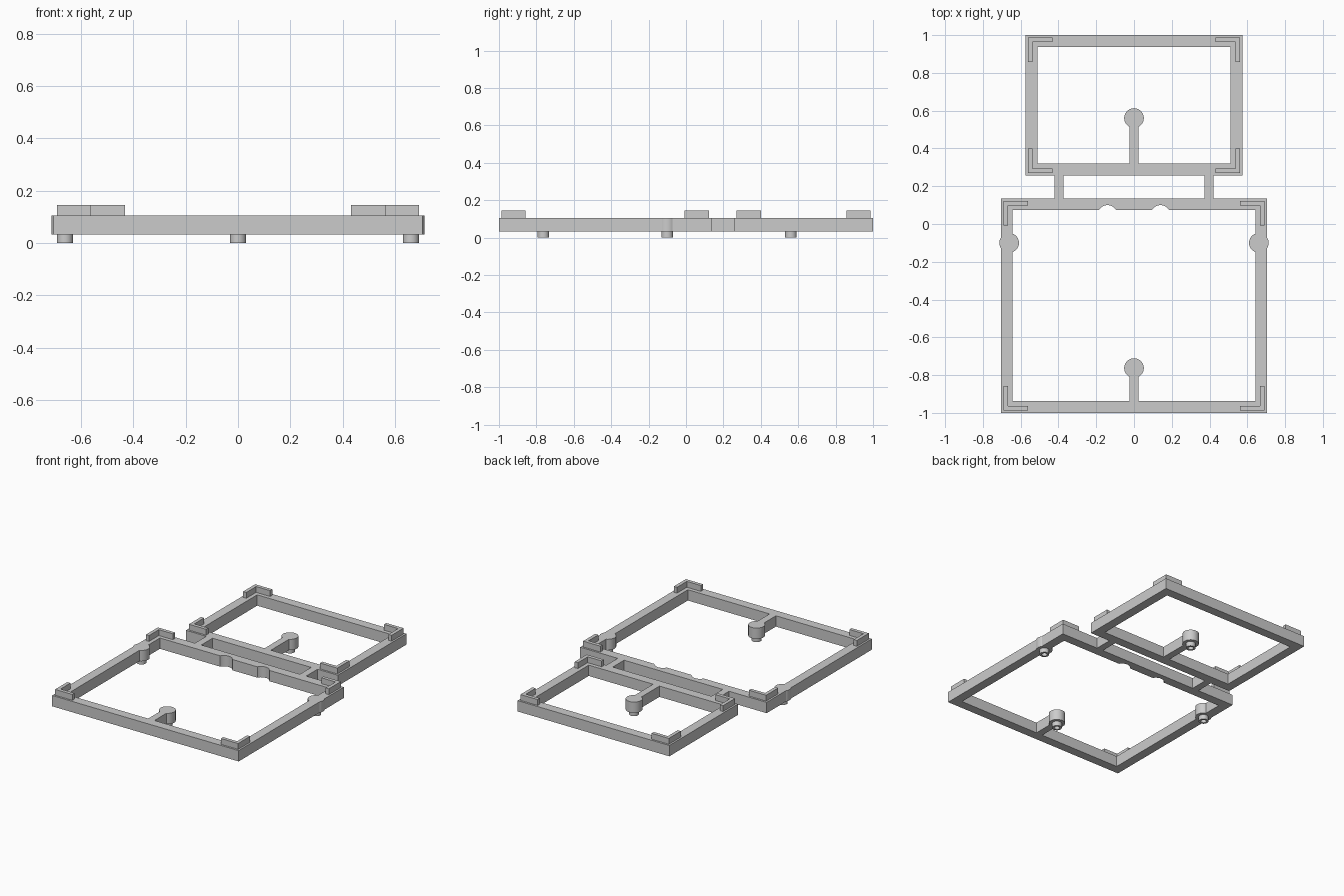
import bpy
import bmesh
from mathutils import Matrix, Vector

cube = bpy.data.objects.get("Cube")
if cube:
    bpy.data.objects.remove(cube, do_unlink=True)

grey = bpy.data.materials.new("plain_grey")
grey.use_nodes = True
GREY = (0.6, 0.6, 0.6, 1)
grey.diffuse_color = GREY
grey.node_tree.nodes["Principled BSDF"].inputs["Base Color"].default_value = GREY

BOTTOM, TOP, LIP_TOP = 0.032, 0.106, 0.146
BAR = 0.063
BOSS_R = 0.052


def finish(name, bm):
    mesh = bpy.data.meshes.new(name)
    bm.to_mesh(mesh)
    bm.free()
    mesh.materials.append(grey)
    obj = bpy.data.objects.new(name, mesh)
    bpy.context.collection.objects.link(obj)
    return obj


def prism(name, points, z0, z1):
    """Extrude a closed outline upward."""
    bm = bmesh.new()
    face = bm.faces.new([bm.verts.new((x, y, z0)) for x, y in points])
    ext = bmesh.ops.extrude_face_region(bm, geom=[face])
    verts = [v for v in ext["geom"] if isinstance(v, bmesh.types.BMVert)]
    bmesh.ops.translate(bm, verts=verts, vec=(0, 0, z1 - z0))
    bmesh.ops.recalc_face_normals(bm, faces=bm.faces)
    return finish(name, bm)


def box(name, x0, x1, y0, y1, z0=BOTTOM, z1=TOP):
    return prism(name, [(x0, y0), (x1, y0), (x1, y1), (x0, y1)], z0, z1)


def cylinder(name, x, y, r, z0, z1):
    bm = bmesh.new()
    bmesh.ops.create_cone(bm, cap_ends=True, segments=40, radius1=r, radius2=r,
                          depth=z1 - z0,
                          matrix=Matrix.Translation((x, y, (z0 + z1) / 2)))
    return finish(name, bm)


def combine(target, other, operation):
    """Apply a boolean and discard the tool."""
    mod = target.modifiers.new("combine", 'BOOLEAN')
    mod.operation, mod.solver, mod.object = operation, 'EXACT', other
    bpy.context.view_layer.objects.active = target
    bpy.ops.object.modifier_apply(modifier=mod.name)
    bpy.data.objects.remove(other, do_unlink=True)


def frame(name, half, y0, y1):
    """Rectangular ring with an L-shaped lip on each corner."""
    ring = box(name, -half, half, y0, y1)
    hole = box("opening", BAR - half, half - BAR, y0 + BAR, y1 - BAR, 0, 0.2)
    combine(ring, hole, 'DIFFERENCE')
    a, t, n = 0.013, 0.037, 0.143
    corner = [(a, a), (n, a), (n, t), (t, t), (t, n), (a, n)]
    for sx, side in ((-1, "right"), (1, "left")):
        for cy, sy, end in ((y0, 1, "front"), (y1, -1, "back")):
            pts = [(sx * (half - u), cy + sy * v) for u, v in corner]
            prism(f"{name}_lip_{end}_{side}", pts, TOP, LIP_TOP)
    return ring


# Two frames
base = frame("large_frame", 0.705, -1, 0.136)
small = frame("small_frame", 0.574, 0.258, 1)

# Scallops in the back bar of the large frame
for x in (-0.14, 0.14):
    combine(base, cylinder("scallop", x, 0.048, BOSS_R, 0, 0.2), 'DIFFERENCE')

combine(base, small, 'UNION')

# Connecting bridges and stems that carry the inner bosses
for x in (-0.397, 0.397):
    combine(base, box("bridge", x - 0.024, x + 0.024, 0.11, 0.28), 'UNION')
bosses = {"front": (0, -0.763), "back": (0, 0.561),
          "right": (-0.661, -0.1), "left": (0.661, -0.1)}
for y0, y1 in ((-0.96, -0.763), (0.29, 0.561)):
    combine(base, box("stem", -0.024, 0.024, y0, y1), 'UNION')

# Round bosses with hollow pegs below
for place, (x, y) in bosses.items():
    combine(base, cylinder("boss", x, y, BOSS_R, BOTTOM, TOP), 'UNION')
for place, (x, y) in bosses.items():
    combine(base, cylinder("bore", x, y, 0.018, -0.1, 0.07), 'DIFFERENCE')
    peg = cylinder(f"peg_{place}", x, y, 0.031, 0, BOTTOM)
    combine(peg, cylinder("bore", x, y, 0.018, -0.1, 0.2), 'DIFFERENCE')
base.name = "joined_frames"

# Crisp edges, smooth round walls
bpy.ops.object.select_all(action='DESELECT')
for obj in bpy.context.scene.objects:
    if obj.type == 'MESH' and obj.name.startswith(("joined", "peg")):
        obj.select_set(True)
        bpy.context.view_layer.objects.active = obj
bpy.ops.object.shade_smooth_by_angle()
